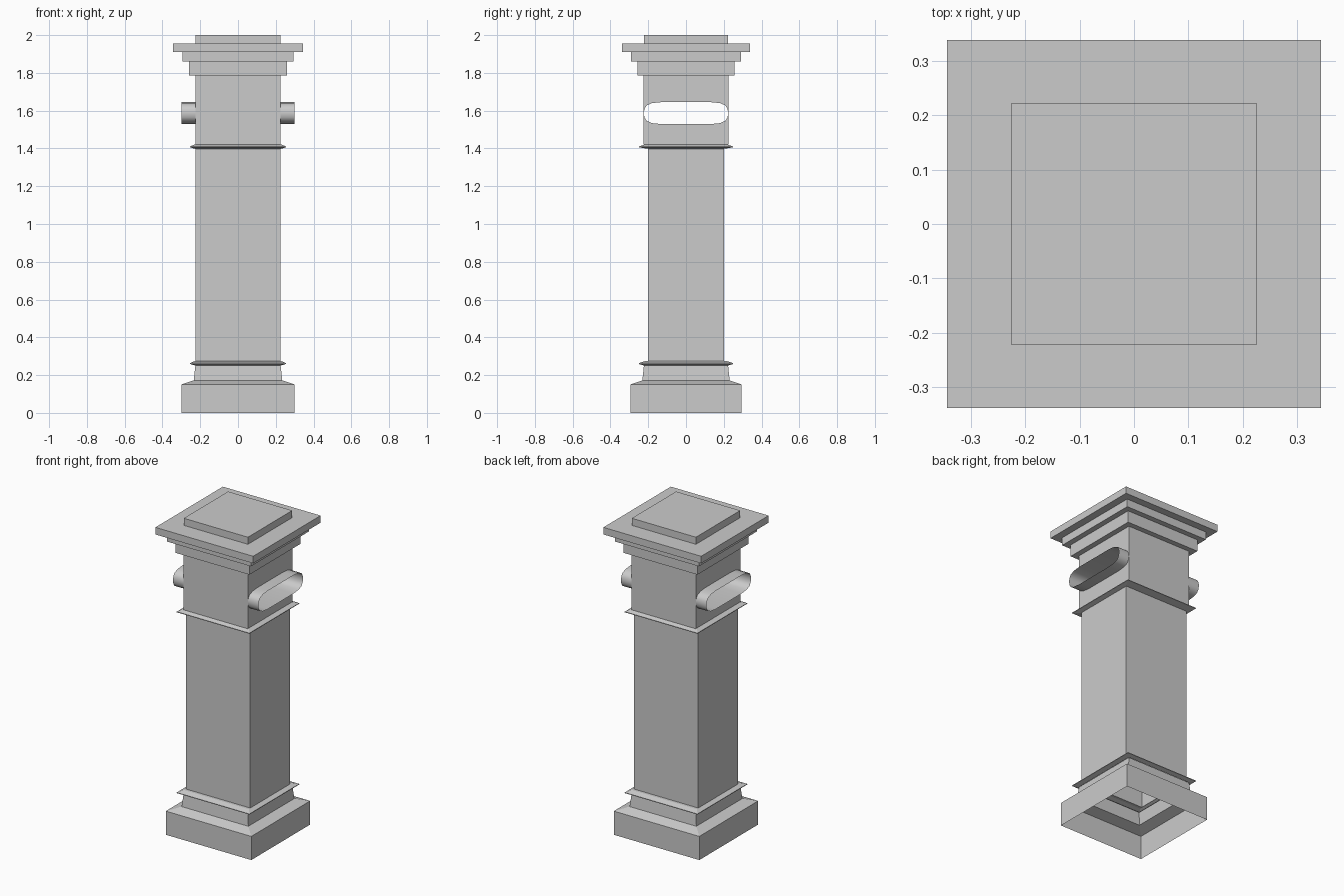
import bpy, bmesh

if "Cube" in bpy.data.objects:
    bpy.data.objects.remove(bpy.data.objects["Cube"])


def finish(name, bm):
    bmesh.ops.remove_doubles(bm, verts=bm.verts, dist=1e-5)
    bmesh.ops.recalc_face_normals(bm, faces=bm.faces)
    mesh = bpy.data.meshes.new(name)
    bm.to_mesh(mesh)
    bm.free()
    obj = bpy.data.objects.new(name, mesh)
    bpy.context.collection.objects.link(obj)
    return obj


def loft(name, rings, cap=False):
    """Stack rectangles given as (half x, half y, z) into an open shell."""
    bm = bmesh.new()
    prev = None
    for hx, hy, z in rings:
        ring = [bm.verts.new((sx * hx, sy * hy, z))
                for sx, sy in ((-1, -1), (1, -1), (1, 1), (-1, 1))]
        if prev:
            for i in range(4):
                j = (i + 1) % 4
                bm.faces.new((prev[i], prev[j], ring[j], ring[i]))
        prev = ring
    if cap:
        bm.faces.new(prev)
    return finish(name, bm)


W = 0.226                 # half width of the column
Z_LOW, Z_HIGH = 1.42, 1.785
Z_SLOT = 1.587            # height of the slot's centre line

# plinth, open underneath, with sloped shoulder and neck
loft("plinth", [(0.30, 0.295, 0), (0.30, 0.295, 0.15),
                (0.234, 0.231, 0.172), (0.226, 0.223, 0.25)])


# thin pointed bands below and above the shaft
def band(name, z, bottom, top):
    loft(name, [(*bottom, z - 0.01), (0.255, 0.25, z - 0.002),
                (0.255, 0.25, z + 0.002), (0.23, 0.218, z + 0.013), (*top, z + 0.013)])


band("lower_band", 0.261, (W, 0.223), (W, 0.20))
band("upper_band", 1.408, (W, 0.20), (W, 0.224))

# shaft, shallower than it is wide
loft("shaft", [(W, 0.20, 0.274), (W, 0.20, 1.398)])

# stepped cornice and cap
loft("cornice", [(W, 0.224, 1.785), (0.26, 0.257, 1.785), (0.26, 0.257, 1.86),
                 (0.295, 0.291, 1.86), (0.295, 0.291, 1.91), (0.343, 0.338, 1.91),
                 (0.343, 0.338, 1.955), (0.225, 0.222, 1.955), (0.225, 0.222, 2.0)], cap=True)

# half outline of the slot, from one end over to the other
quarter = [(0.223, 0.0), (0.220, 0.022), (0.208, 0.041), (0.18, 0.053), (0.13, 0.058)]
arch = quarter + [(-y, z) for y, z in reversed(quarter)]

# upper block: plain front and back, side walls cut around the slot
bm = bmesh.new()
for s in (-1, 1):
    y = s * 0.224
    bm.faces.new([bm.verts.new(p) for p in ((-W, y, Z_LOW), (W, y, Z_LOW),
                                            (W, y, Z_HIGH), (-W, y, Z_HIGH))])
    for up, edge in ((1, Z_HIGH), (-1, Z_LOW)):
        outline = [(y, Z_SLOT + up * z) for y, z in arch]
        outline += [(-0.224, Z_SLOT), (-0.224, edge), (0.224, edge), (0.224, Z_SLOT)]
        bm.faces.new([bm.verts.new((s * W, y, z)) for y, z in outline])
finish("upper_block", bm)

# flattened sleeve running through the block, open at both ends
loop = arch + [(-y, -z) for y, z in arch[1:-1]]
loop = arch + [(y, -z) for y, z in reversed(arch[1:-1])]
bm = bmesh.new()
ends = [[bm.verts.new((x, y, Z_SLOT + z)) for y, z in loop] for x in (-0.30, 0.30)]
for i in range(len(loop)):
    j = (i + 1) % len(loop)
    bm.faces.new((ends[0][i], ends[0][j], ends[1][j], ends[1][i])).smooth = True
finish("slot_sleeve", bm)
